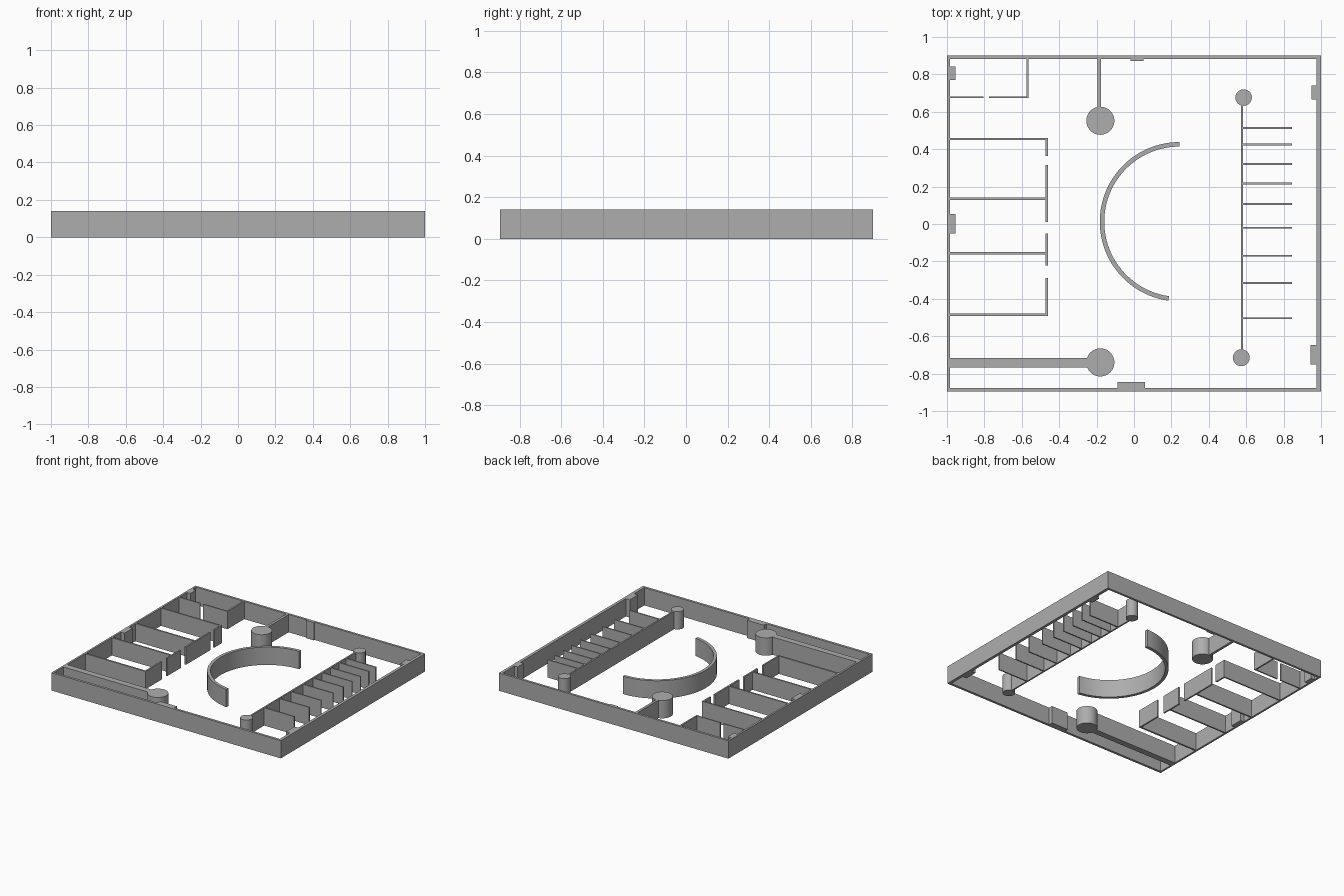
import bpy
import bmesh
from math import radians, cos, sin

H = 0.14  # common wall height

cube = bpy.data.objects.get("Cube")
if cube:
    bpy.data.objects.remove(cube, do_unlink=True)

grey = bpy.data.materials.new("plain grey")
grey.use_nodes = True
grey.diffuse_color = (0.42, 0.42, 0.42, 1)
grey.node_tree.nodes["Principled BSDF"].inputs["Base Color"].default_value = grey.diffuse_color


def extrude_outline(name, points, smooth=False):
    """Raise a flat outline (counter-clockwise) to the wall height."""
    bm = bmesh.new()
    base = bm.faces.new([bm.verts.new((x, y, 0)) for x, y in points])
    top = bmesh.ops.extrude_face_region(bm, geom=[base])
    verts = [v for v in top["geom"] if isinstance(v, bmesh.types.BMVert)]
    bmesh.ops.translate(bm, verts=verts, vec=(0, 0, H))
    bmesh.ops.recalc_face_normals(bm, faces=bm.faces)
    mesh = bpy.data.meshes.new(name)
    bm.to_mesh(mesh)
    bm.free()
    mesh.materials.append(grey)
    obj = bpy.data.objects.new(name, mesh)
    bpy.context.collection.objects.link(obj)
    if smooth:
        bpy.ops.object.select_all(action="DESELECT")
        obj.select_set(True)
        bpy.context.view_layer.objects.active = obj
        bpy.ops.object.shade_smooth_by_angle(angle=radians(30))
    return obj


def wall(name, x0, x1, y0, y1):
    return extrude_outline(name, [(x0, y0), (x1, y0), (x1, y1), (x0, y1)])


def arc(cx, cy, r, start, end, steps):
    angles = [radians(start + (end - start) * i / steps) for i in range(steps + 1)]
    return [(cx + r * cos(a), cy + r * sin(a)) for a in angles]


def column(name, x, y, r):
    return extrude_outline(name, arc(x, y, r, 0, 360, 48)[:-1], smooth=True)


# Outer walls
W, E, S, N = -0.985, 0.977, -0.876, 0.882  # inner faces
wall("left_outer_wall", E, 1, -0.895, 0.9)
wall("right_outer_wall", -1, W, -0.895, 0.9)
wall("front_outer_wall", W, E, -0.895, S)
wall("back_outer_wall", W, E, N, 0.9)

# Pilasters against the outer walls
wall("right_back_pilaster", W, -0.955, 0.77, 0.843)
wall("right_middle_pilaster", W, -0.955, -0.05, 0.053)
wall("left_back_pilaster", 0.948, E, 0.665, 0.74)
wall("left_front_pilaster", 0.943, E, -0.75, -0.647)
wall("back_pilaster", -0.018, 0.05, 0.872, N)
wall("front_pilaster", -0.087, 0.06, S, -0.845)

# Small back corner room with a doorway
wall("corner_room_side", -0.575, -0.563, 0.673, N)
wall("corner_room_front_a", W, -0.804, 0.673, 0.683)
wall("corner_room_front_b", -0.775, -0.575, 0.673, 0.683)

# Row of rooms: cross walls, then the corridor wall with door gaps
for i, (y0, y1) in enumerate([(0.448, 0.459), (0.129, 0.142), (-0.163, -0.151), (-0.493, -0.479)]):
    wall(f"room_cross_wall_{i + 1}", W, -0.473, y0, y1)
for i, (y0, y1) in enumerate([(0.364, 0.459), (0.012, 0.316), (-0.222, -0.05), (-0.493, -0.288)]):
    wall(f"room_corridor_wall_{i + 1}", -0.473, -0.461, y0, y1)

# Spur walls ending in columns
wall("front_spur_wall", W, -0.2, -0.766, -0.717)
column("front_spur_column", -0.18, -0.74, 0.075)
wall("back_spur_wall", -0.196, -0.176, 0.6, N)
column("back_spur_column", -0.18, 0.552, 0.075)

# Curved central wall
outer = arc(0.243, 0.012, 0.426, 90, 262, 48)
inner = arc(0.243, 0.012, 0.402, 90, 262, 48)
extrude_outline("curved_wall", outer + inner[::-1], smooth=True)

# Stall row with a spine wall between two columns
wall("stall_spine_wall", 0.572, 0.584, -0.69, 0.65)
column("stall_back_column", 0.586, 0.676, 0.044)
column("stall_front_column", 0.574, -0.715, 0.045)
for i, y in enumerate([0.513, 0.426, 0.321, 0.217, 0.106, -0.02, -0.17, -0.315, -0.504]):
    wall(f"stall_divider_{i + 1}", 0.584, 0.844, y - 0.005, y + 0.005)
